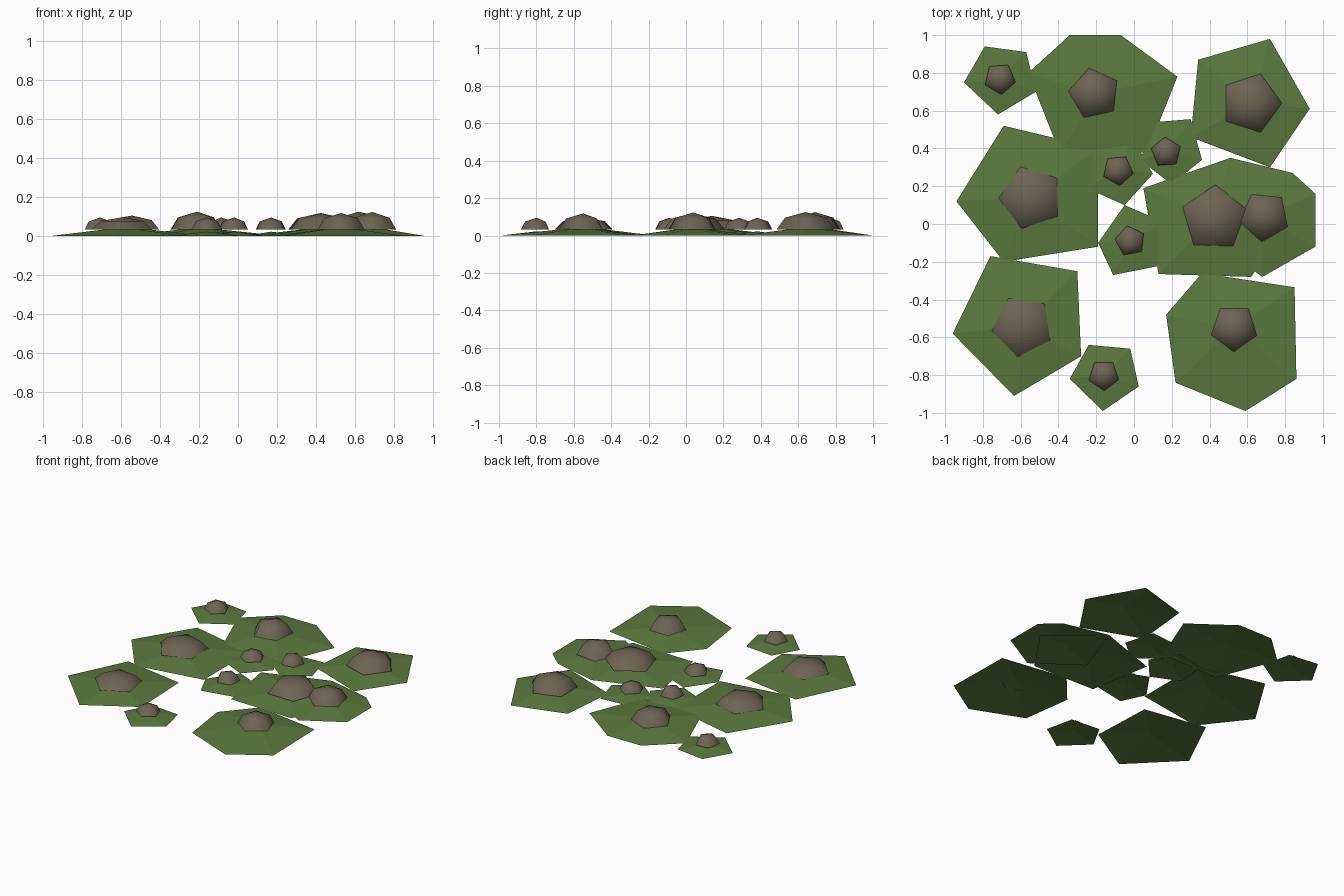
import bpy, bmesh, math

if "Cube" in bpy.data.objects:
    bpy.data.objects.remove(bpy.data.objects["Cube"])


def material(name, rgb):
    m = bpy.data.materials.new(name)
    m.diffuse_color = (*rgb, 1)
    m.use_nodes = True
    m.node_tree.nodes["Principled BSDF"].inputs["Base Color"].default_value = m.diffuse_color
    return m


GRASS = material("grass green", (0.105, 0.195, 0.048))
STONE = material("stone brown", (0.152, 0.127, 0.085))


def dome(name, rings, tip, mat, smooth):
    """Join rings of points from the rim inwards, then close them at the tip."""
    bm = bmesh.new()
    loops = [[bm.verts.new(p) for p in ring] for ring in rings]
    n = len(loops[0])
    for a, b in zip(loops, loops[1:]):
        for i in range(n):
            j = (i + 1) % n
            bm.faces.new((a[i], a[j], b[j], b[i]))
    top = bm.verts.new(tip)
    for i in range(n):
        bm.faces.new((loops[-1][i], loops[-1][(i + 1) % n], top))
    bmesh.ops.recalc_face_normals(bm, faces=bm.faces)
    bm.normal_update()
    if sum(f.normal.z for f in bm.faces) < 0:
        bmesh.ops.reverse_faces(bm, faces=bm.faces)
    for f in bm.faces:
        f.smooth = smooth
    me = bpy.data.meshes.new(name)
    bm.to_mesh(me)
    bm.free()
    me.materials.append(mat)
    bpy.context.collection.objects.link(bpy.data.objects.new(name, me))


def mound(name, x, y, outline, rise, radius, turn, top):
    """A shallow grass patch with a five-sided rock on its middle."""
    dome(name + "_grass", [[(px, py, 0) for px, py in outline]],
         (x, y, rise), GRASS, False)
    base = 0.032
    rings = []
    for r, h in ((1, 0), (0.72, 0.68)):
        rings.append([(x + radius * r * math.cos(math.radians(turn + 72 * i)),
                       y + radius * r * math.sin(math.radians(turn + 72 * i)),
                       base + (top - base) * h) for i in range(5)])
    dome(name + "_rock", rings, (x, y, top), STONE, True)


BIG, SMALL = 0.045, 0.022

# Large mounds
mound("back_middle", -.21, .69,
      [(-.56, .80), (-.34, 1), (-.07, 1), (.23, .78), (.07, .38), (-.39, .37)],
      BIG, .138, 30, .125)
mound("back_right", .62, .64,
      [(.34, .87), (.72, .98), (.93, .61), (.72, .30), (.30, .46)],
      BIG, .163, 0, .125)
mound("left", -.545, .14,
      [(-.69, .52), (-.19, .40), (-.19, -.12), (-.69, -.20), (-.94, .12)],
      BIG, .172, 37, .105)
mound("right_inner", .425, .03,
      [(.51, .35), (.05, .19), (.13, -.265), (.62, -.28), (.85, .05)],
      BIG, .178, 16, .118)
mound("right_outer", .69, .04,
      [(.51, .35), (.84, .27), (.96, .16), (.96, -.12), (.68, -.28), (.36, -.05)],
      BIG, .135, -24, .123)
mound("front_left", -.59, -.54,
      [(-.76, -.17), (-.30, -.25), (-.28, -.70), (-.635, -.91), (-.96, -.58)],
      BIG, .165, 45, .097)
mound("front_right", .53, -.55,
      [(.36, -.26), (.85, -.335), (.86, -.82), (.59, -.99), (.22, -.84), (.17, -.48)],
      BIG, .127, 53, .118)

# Small mounds
mound("small_back_left", -.71, .77,
      [(-.79, .94), (-.57, .91), (-.52, .70), (-.72, .58), (-.90, .75)],
      SMALL, .085, 59, .095)
mound("small_centre_back", -.085, .285,
      [(-.05, .10), (.10, .265), (-.01, .46), (-.23, .41), (-.25, .19)],
      SMALL, .083, 60, .095)
mound("small_centre_right", .17, .38,
      [(.12, .54), (.30, .555), (.36, .34), (.20, .21), (.03, .34)],
      SMALL, .082, 22, .095)
mound("small_centre_front", -.02, -.09,
      [(-.05, .10), (.16, .01), (.14, -.22), (-.11, -.27), (-.19, -.10)],
      SMALL, .082, 29, .095)
mound("small_front", -.16, -.80,
      [(-.24, -.64), (-.02, -.66), (.025, -.86), (-.165, -.99), (-.34, -.82)],
      SMALL, .083, 55, .095)
